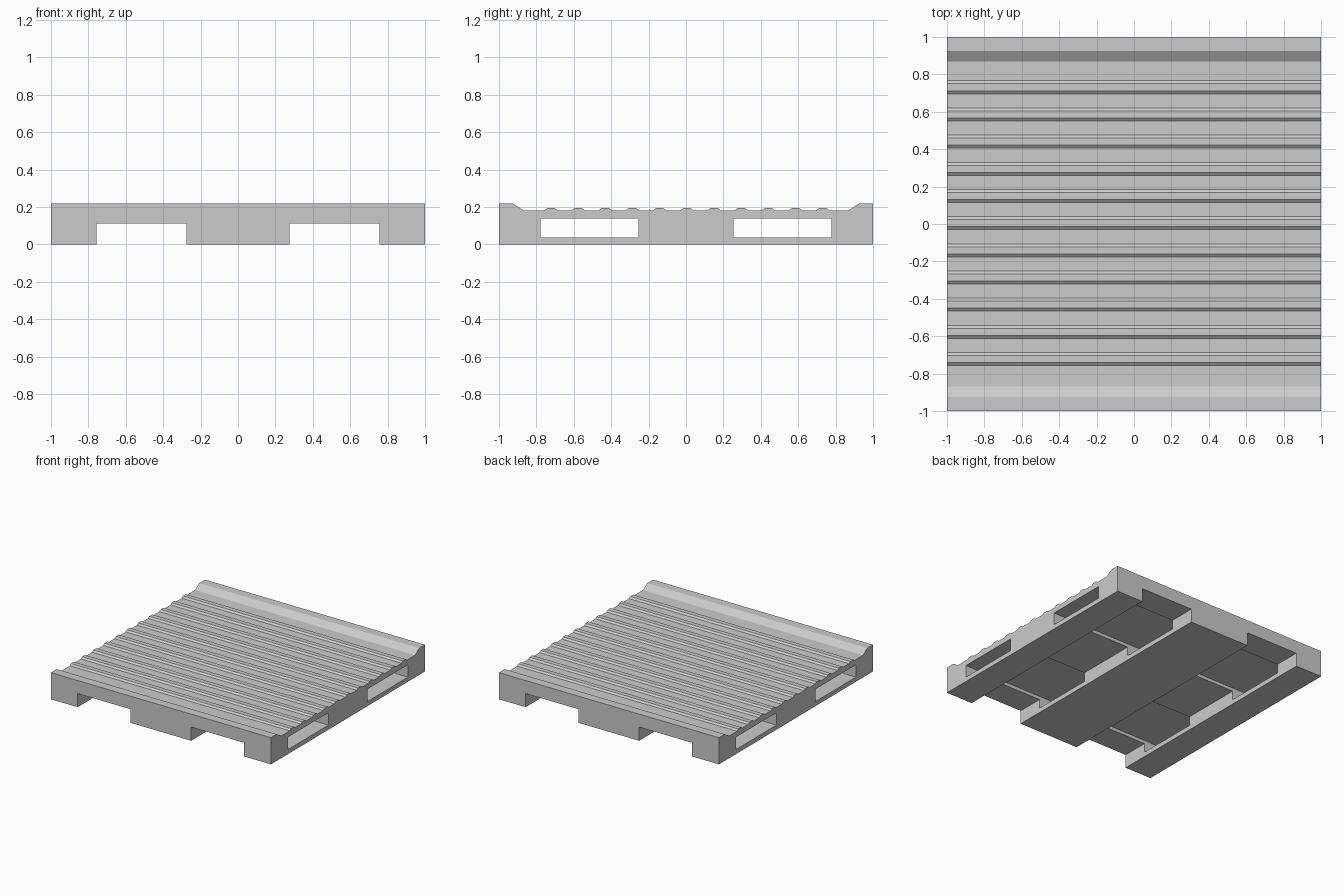
import bpy
import bmesh

old = bpy.data.objects.get("Cube")
if old:
    bpy.data.objects.remove(old, do_unlink=True)

# Single grey plastic colour
grey = bpy.data.materials.new("light_grey")
grey.use_nodes = True
colour = (0.6, 0.6, 0.6, 1)
grey.diffuse_color = colour
grey.node_tree.nodes["Principled BSDF"].inputs["Base Color"].default_value = colour


def new_object(name, bm):
    bmesh.ops.recalc_face_normals(bm, faces=bm.faces)
    mesh = bpy.data.meshes.new(name)
    bm.to_mesh(mesh)
    bm.free()
    mesh.materials.append(grey)
    obj = bpy.data.objects.new(name, mesh)
    bpy.context.collection.objects.link(obj)
    return obj


def box_cutter(name, xs, ys, zs):
    bm = bmesh.new()
    bmesh.ops.create_cube(bm, size=1)
    for v in bm.verts:
        v.co = [r[0] if c < 0 else r[1] for c, r in zip(v.co, (xs, ys, zs))]
    obj = new_object(name, bm)
    obj.hide_render = True
    return obj


# Deck side profile: raised lips at front and back, low ribs between
DECK, RIB, LIP = 0.183, 0.195, 0.219
RIB_COUNT, PITCH, FIRST = 11, 0.1453, -0.757
profile = [(-1, 0), (-1, LIP), (-0.926, LIP), (-0.87, DECK)]
for i in range(RIB_COUNT):
    y = FIRST + i * PITCH
    profile += [(y, DECK), (y + 0.016, RIB), (y + 0.054, RIB), (y + 0.07, DECK)]
profile += [(0.87, DECK), (0.926, LIP), (1, LIP), (1, 0)]

bm = bmesh.new()
face = bm.faces.new([bm.verts.new((-1, y, z)) for y, z in profile])
extruded = bmesh.ops.extrude_face_region(bm, geom=[face])["geom"]
bmesh.ops.translate(bm, vec=(2, 0, 0),
                    verts=[g for g in extruded if isinstance(g, bmesh.types.BMVert)])
pallet = new_object("ribbed_pallet", bm)

# Open fork channels run front to back, closed slots run side to side
cutters = []
for side, s in (("left", 1), ("right", -1)):
    xs = sorted((s * 0.275, s * 0.757))
    cutters.append(box_cutter(side + "_fork_channel_cutter", xs, (-1.1, 1.1), (-0.1, 0.112)))
for end, s in (("back", 1), ("front", -1)):
    ys = sorted((s * 0.254, s * 0.778))
    cutters.append(box_cutter(end + "_side_slot_cutter", (-1.1, 1.1), ys, (0.038, 0.139)))

bpy.context.view_layer.objects.active = pallet
for cutter in cutters:
    cut = pallet.modifiers.new(cutter.name, "BOOLEAN")
    cut.operation = "DIFFERENCE"
    cut.solver = "EXACT"
    cut.object = cutter
    bpy.ops.object.modifier_apply(modifier=cut.name)
for cutter in cutters:
    bpy.data.objects.remove(cutter, do_unlink=True)
